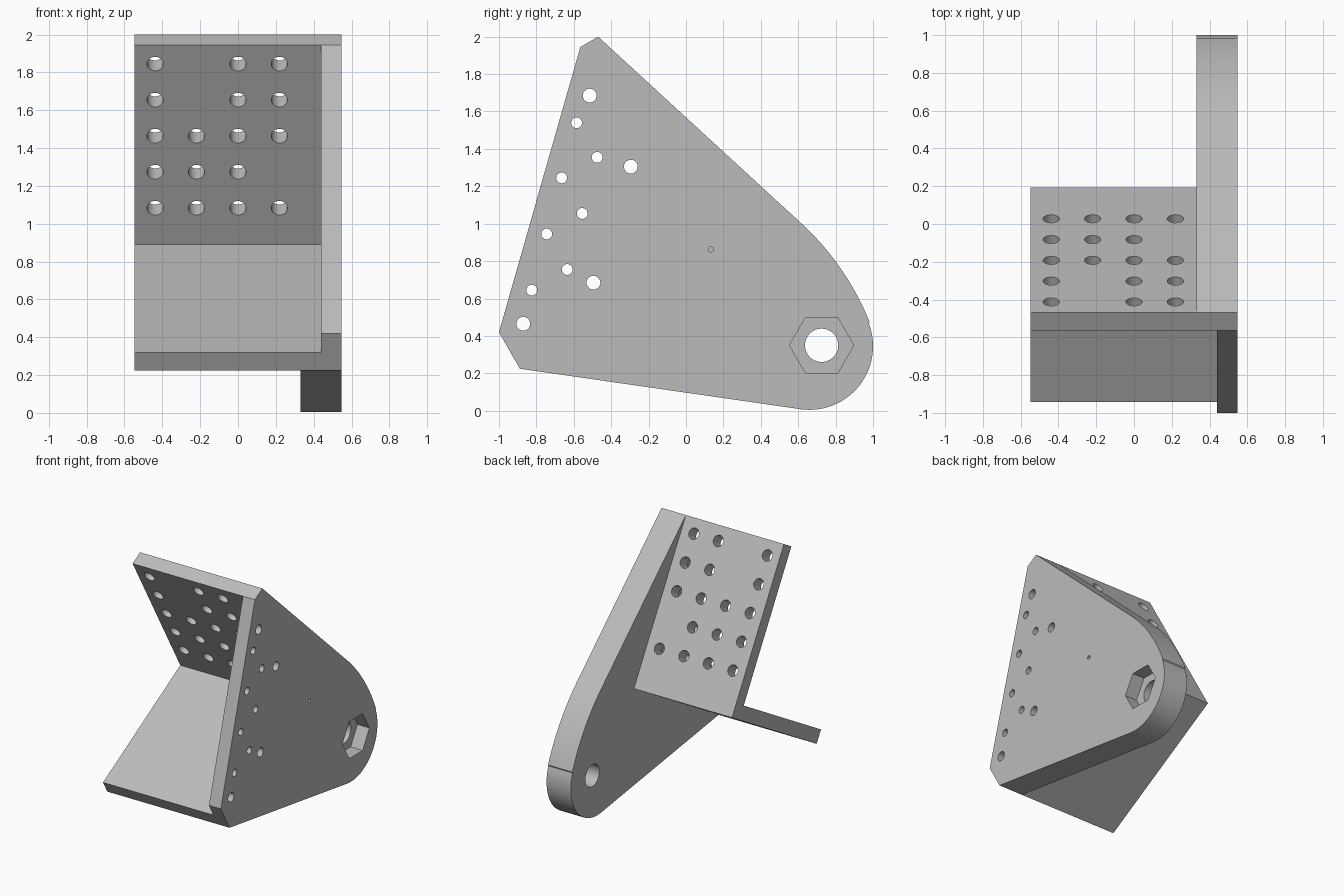
import bpy, bmesh, math
from mathutils import Vector

cube = bpy.data.objects.get("Cube")
if cube:
    bpy.data.objects.remove(cube, do_unlink=True)

grey = bpy.data.materials.new("plain grey")
grey.use_nodes = True
GREY = (0.5, 0.5, 0.5, 1)
grey.diffuse_color = GREY
grey.node_tree.nodes["Principled BSDF"].inputs["Base Color"].default_value = GREY


def add_prism(bm, points, depth):
    """Extrude a closed loop of 3D points along depth."""
    face = bm.faces.new([bm.verts.new(p) for p in points])
    new = bmesh.ops.extrude_face_region(bm, geom=[face])["geom"]
    verts = [g for g in new if isinstance(g, bmesh.types.BMVert)]
    bmesh.ops.translate(bm, vec=depth, verts=verts)


def add_hole(bm, start, depth, radius, sides=32):
    """Round or polygonal prism from start along depth."""
    a = Vector((1, 0, 0)) if abs(depth.x) < 0.01 else Vector((0, 1, 0))
    b = depth.normalized().cross(a)
    turns = [math.tau * i / sides for i in range(sides)]
    add_prism(bm, [start + radius * (a * math.cos(t) + b * math.sin(t)) for t in turns], depth)


def make_object(name, bm):
    bmesh.ops.recalc_face_normals(bm, faces=bm.faces[:])
    mesh = bpy.data.meshes.new(name)
    bm.to_mesh(mesh)
    bm.free()
    mesh.materials.append(grey)
    obj = bpy.data.objects.new(name, mesh)
    bpy.context.collection.objects.link(obj)
    return obj


def side_prism(name, profile, x0, x1):
    bm = bmesh.new()
    add_prism(bm, [(x0, p[-2], p[-1]) for p in profile], Vector((x1 - x0, 0, 0)))
    return make_object(name, bm)


def combine(target, tool, operation):
    mod = target.modifiers.new(operation, "BOOLEAN")
    mod.object, mod.operation, mod.solver = tool, operation, "EXACT"
    bpy.context.view_layer.objects.active = target
    bpy.ops.object.modifier_apply(modifier=mod.name)
    bpy.data.objects.remove(tool, do_unlink=True)


def arc(cy, cz, radius, start, end, steps):
    angles = [math.radians(start + (end - start) * i / steps) for i in range(steps + 1)]
    return [(cy + radius * math.cos(a), cz + radius * math.sin(a)) for a in angles]


# Shared layout: inner corner of the two arms and their directions
HALF, INNER, POCKET, THICK = 0.547, 0.33, 0.44, 0.11
corner = Vector((0, 0.044, 0.89))
up = Vector((0, -0.5, math.sqrt(0.75)))
out = Vector((0, -math.sqrt(0.75), -0.5))
upper_end = corner + 1.218 * up
lower_end = corner + 1.14 * out

# Thick side plate with a rounded rear end
plate_profile = [upper_end - THICK * out, upper_end, (-1.0, 0.42), lower_end - THICK * up]
plate_profile += arc(0.66, 0.345, 0.34, -98, 21, 28)
plate_profile += arc(-0.37, -0.07, 1.457, 22, 47, 20)
bracket = side_prism("angle_bracket", plate_profile, INNER, HALF)

# Solid block for the two arms, then the pocket that leaves them standing
arms = side_prism("arms", [upper_end - THICK * out, upper_end, lower_end, lower_end - THICK * up,
                           corner - THICK * (up + out)], -HALF, INNER + 0.04)
combine(bracket, arms, "UNION")
reach = 1.7
pocket = side_prism("pocket", [corner, corner + reach * up, corner + reach * (up + out),
                               corner + reach * out], -0.8, POCKET)
combine(bracket, pocket, "DIFFERENCE")

# Holes in the upper arm: columns used in each row, from the top
holes = bmesh.new()
rows = [(-2, 0, 1), (-2, 0, 1), (-2, -1, 0, 1), (-2, -1, 0), (-2, -1, 0, 1)]
for i, columns in enumerate(rows):
    for column in columns:
        start = corner + (1.103 - 0.22 * i) * up + 0.05 * out
        start.x = 0.219 * column
        add_hole(holes, start, -0.21 * out, 0.043)

# Small and larger holes through the side plate
small = [(-0.585, 1.54), (-0.475, 1.355), (-0.665, 1.245), (-0.555, 1.055),
         (-0.745, 0.945), (-0.635, 0.755), (-0.825, 0.645)]
large = [(-0.515, 1.685), (-0.295, 1.305), (-0.495, 0.685), (-0.87, 0.465)]
across = Vector((0.3, 0, 0))
for group, radius in ((small, 0.029), (large, 0.037)):
    for y, z in group:
        add_hole(holes, Vector((0.4, y, z)), across, radius)

# Blind pilot hole and main pivot bore
add_hole(holes, Vector((INNER, 0.133, 0.862)), across, 0.014, 16)
add_hole(holes, Vector((0.25, 0.725, 0.35)), 2 * across, 0.089, 48)
combine(bracket, make_object("hole_cutters", holes), "DIFFERENCE")

# Hexagonal nut recess on the outer face
nut = bmesh.new()
add_hole(nut, Vector((POCKET, 0.725, 0.35)), across, 0.172, 6)
combine(bracket, make_object("nut_recess", nut), "DIFFERENCE")

# Smooth the curved walls and keep the edges crisp
bpy.ops.object.select_all(action="DESELECT")
bracket.select_set(True)
bpy.context.view_layer.objects.active = bracket
bpy.ops.object.shade_smooth_by_angle(angle=math.radians(25))
